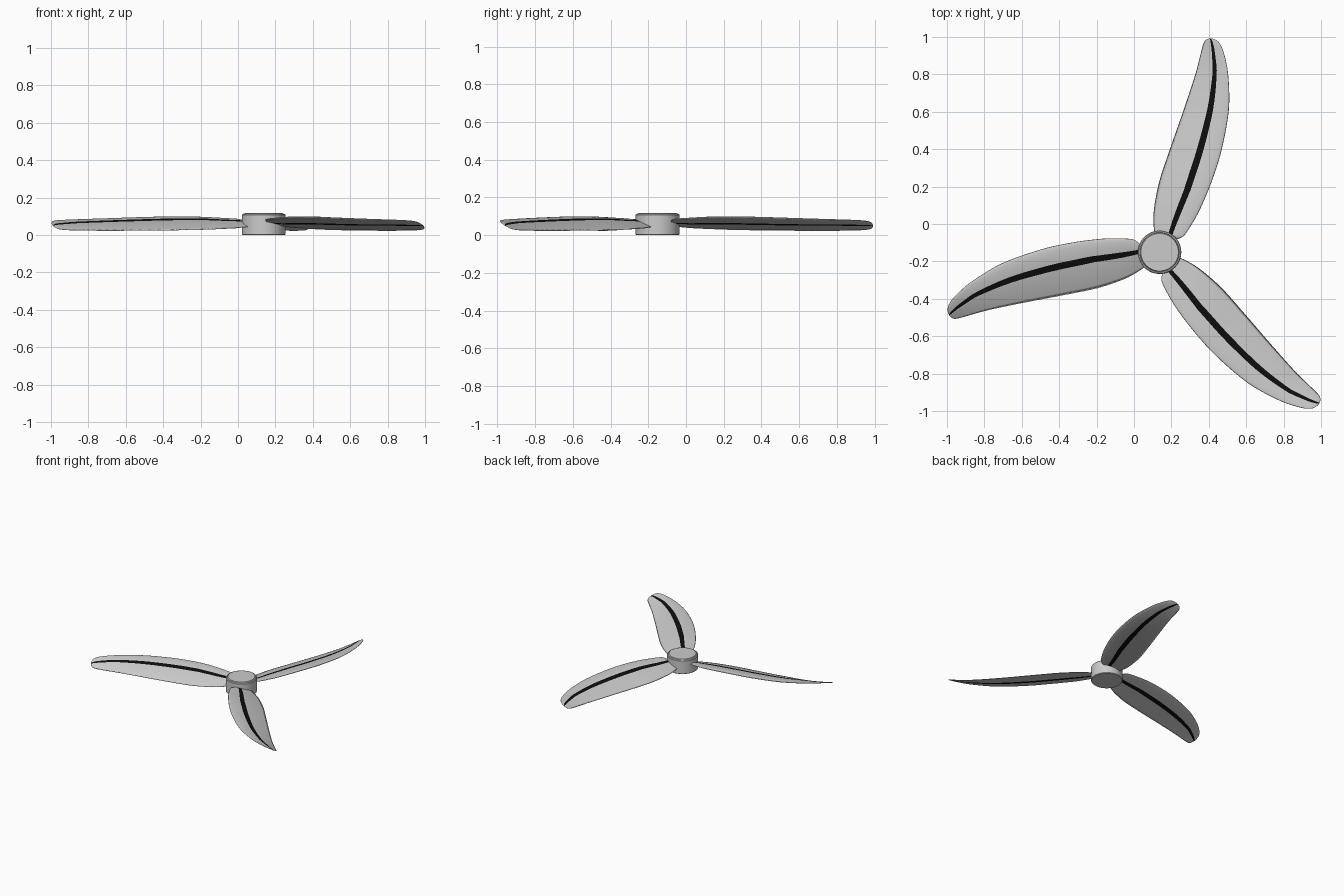
import bpy, bmesh
from math import sin, cos, pi, sqrt, radians
from mathutils import Matrix

if "Cube" in bpy.data.objects:
    bpy.data.objects.remove(bpy.data.objects["Cube"])

HUB = (0.137, -0.151)

black = bpy.data.materials.new("stripe_black")
black.diffuse_color = (0.004, 0.004, 0.004, 1)
black.use_nodes = True
black.node_tree.nodes["Principled BSDF"].inputs["Base Color"].default_value = black.diffuse_color

# Blade stations: distance out, trailing x, leading x, trailing z, leading z
STATIONS = [
    (0.068, 0.040, 0.085, 0.055, 0.070),
    (0.078, 0.000, 0.115, 0.050, 0.080),
    (0.100, -0.026, 0.140, 0.045, 0.085),
    (0.180, -0.033, 0.190, 0.037, 0.089),
    (0.260, -0.026, 0.230, 0.033, 0.093),
    (0.385, 0.000, 0.281, 0.028, 0.095),
    (0.545, 0.053, 0.331, 0.025, 0.092),
    (0.760, 0.128, 0.370, 0.023, 0.086),
    (0.945, 0.189, 0.367, 0.023, 0.082),
    (1.060, 0.219, 0.345, 0.025, 0.079),
    (1.115, 0.234, 0.322, 0.029, 0.074),
    (1.136, 0.248, 0.299, 0.036, 0.064),
    (1.143, 0.266, 0.280, 0.046, 0.053),
]


def smooth_stations(pts, steps):
    """Catmull-Rom curve through the stations."""
    out = []
    for i in range(len(pts) - 1):
        p = [pts[max(i - 1, 0)], pts[i], pts[i + 1], pts[min(i + 2, len(pts) - 1)]]
        for k in range(steps):
            t = k / steps
            out.append([0.5 * (2 * b + (c - a) * t + (2 * a - 5 * b + 4 * c - d) * t * t
                               + (3 * b - a - 3 * c + d) * t ** 3)
                        for a, b, c, d in zip(*p)])
    out.append(list(pts[-1]))
    return out


# Chord fractions, trailing (0) to leading (1); the stripe lies between two of them
U = [0, 0.06, 0.15, 0.26, 0.39, 0.52, 0.65, 0.76, 0.85, 0.92, 0.965, 0.99, 1]
STRIPE = 5
N = len(U)


def section(st):
    """Closed airfoil loop: upper side out, lower side back."""
    y, x0, x1, z0, z1 = st
    chord = x1 - x0
    shift = -0.08 * max(0, 1 - (y - 0.08) / 0.25, (y - 0.98) / 0.16)
    upper, lower = [], []
    for u in U:
        v = u + shift * 4 * u * (1 - u)
        half = 0.045 * chord * 2.6 * sqrt(max(1 - v, 0)) * v ** 1.0
        mid = z0 + (z1 - z0) * v + 0.02 * chord * 4 * v * (1 - v)
        upper.append((x0 + chord * v, y, mid + half))
        lower.append((x0 + chord * v, y, mid - half))
    return upper + lower[-2:0:-1]


def blade_mesh():
    bm = bmesh.new()
    rings = [[bm.verts.new(p) for p in section(s)] for s in smooth_stations(STATIONS, 5)]
    m = len(rings[0])
    for a, b in zip(rings, rings[1:]):
        for j in range(m):
            k = (j + 1) % m
            f = bm.faces.new((a[j], a[k], b[k], b[j]))
            f.smooth = True
            if j == STRIPE or j == m - 1 - STRIPE:
                f.material_index = 1
    bm.faces.new(rings[0])
    bm.faces.new(rings[-1])
    bmesh.ops.recalc_face_normals(bm, faces=bm.faces)
    me = bpy.data.meshes.new("blade")
    bm.to_mesh(me)
    bm.free()
    me.materials.append(None)
    me.materials.append(black)
    return me


# Three blades
shared = blade_mesh()
for i in range(3):
    ob = bpy.data.objects.new(f"blade_{i + 1}", shared)
    ob.location = (HUB[0], HUB[1], 0)
    ob.rotation_euler = (0, 0, radians(120 * i))
    bpy.context.collection.objects.link(ob)

# Hub: lathed profile with a stepped cap
profile = [(0.112, 0), (0.116, 0.004), (0.116, 0.108), (0.112, 0.113), (0.106, 0.114),
           (0.104, 0.110), (0.102, 0.114), (0.100, 0.118)]
bm = bmesh.new()
SEG = 64
rings = [[bm.verts.new((r * cos(2 * pi * i / SEG), r * sin(2 * pi * i / SEG), z))
          for i in range(SEG)] for r, z in profile]
for a, b in zip(rings, rings[1:]):
    for i in range(SEG):
        k = (i + 1) % SEG
        bm.faces.new((a[i], a[k], b[k], b[i]))
bm.faces.new(rings[0][::-1])
bm.faces.new(rings[-1])
bmesh.ops.recalc_face_normals(bm, faces=bm.faces)
me = bpy.data.meshes.new("hub")
bm.to_mesh(me)
bm.free()
hub = bpy.data.objects.new("hub", me)
hub.location = (HUB[0], HUB[1], 0)
bpy.context.collection.objects.link(hub)
bpy.context.view_layer.objects.active = hub
hub.select_set(True)
bpy.ops.object.shade_smooth_by_angle(angle=radians(30))
